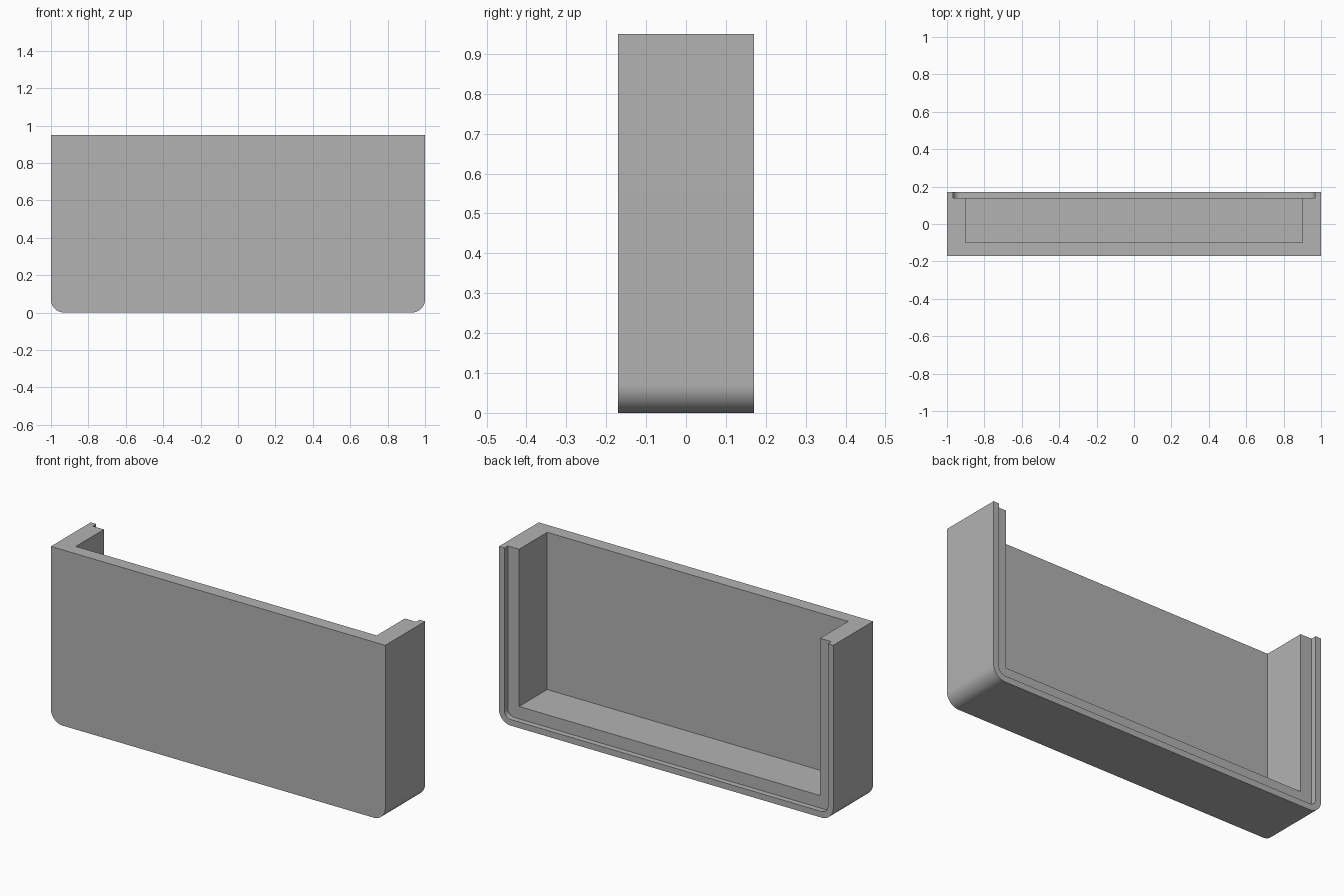
import bpy
import bmesh
import math

if "Cube" in bpy.data.objects:
    bpy.data.objects.remove(bpy.data.objects["Cube"], do_unlink=True)

HEIGHT = 0.95
HALF_DEPTH = 0.17

grey = bpy.data.materials.new("plain_grey")
grey.use_nodes = True
colour = (0.448, 0.448, 0.448, 1)
grey.diffuse_color = colour
grey.node_tree.nodes["Principled BSDF"].inputs["Base Color"].default_value = colour


def tray_block(name, half_width, bottom, top, front, back, radius, steps=16):
    """Block along y whose two lower corners are rounded in the xz plane."""
    outline = [(half_width, top), (-half_width, top)]
    if radius:
        for side, start in ((-1, math.pi), (1, 1.5 * math.pi)):
            cx = side * (half_width - radius)
            for i in range(steps + 1):
                a = start + i / steps * math.pi / 2
                outline.append((cx + radius * math.cos(a),
                                bottom + radius + radius * math.sin(a)))
    else:
        outline += [(-half_width, bottom), (half_width, bottom)]

    bm = bmesh.new()
    face = bm.faces.new([bm.verts.new((x, front, z)) for x, z in outline])
    moved = bmesh.ops.extrude_face_region(bm, geom=[face])["geom"]
    verts = [g for g in moved if isinstance(g, bmesh.types.BMVert)]
    bmesh.ops.translate(bm, verts=verts, vec=(0, back - front, 0))
    bmesh.ops.recalc_face_normals(bm, faces=bm.faces)
    mesh = bpy.data.meshes.new(name)
    bm.to_mesh(mesh)
    bm.free()
    mesh.materials.append(grey)
    obj = bpy.data.objects.new(name, mesh)
    bpy.context.collection.objects.link(obj)
    return obj


# Outer body with rounded lower corners
body = tray_block("open_tray_body", 1, 0, HEIGHT, -HALF_DEPTH, HALF_DEPTH, 0.07)

# Square main pocket, then the shallow rounded step around the back opening
pocket = tray_block("pocket_cutter", 0.9, 0.1, 1.2, -0.1, 0.4, 0)
rebate = tray_block("rebate_cutter", 0.967, 0.033, 1.2, 0.14, 0.4, 0.037)

bpy.ops.object.select_all(action="DESELECT")
bpy.context.view_layer.objects.active = body
body.select_set(True)
for cutter in (pocket, rebate):
    cutter.hide_render = True
    mod = body.modifiers.new("cut", "BOOLEAN")
    mod.operation = "DIFFERENCE"
    mod.solver = "EXACT"
    mod.object = cutter
    bpy.ops.object.modifier_apply(modifier=mod.name)
    bpy.data.objects.remove(cutter, do_unlink=True)

bpy.ops.object.shade_smooth_by_angle(angle=math.radians(30))
